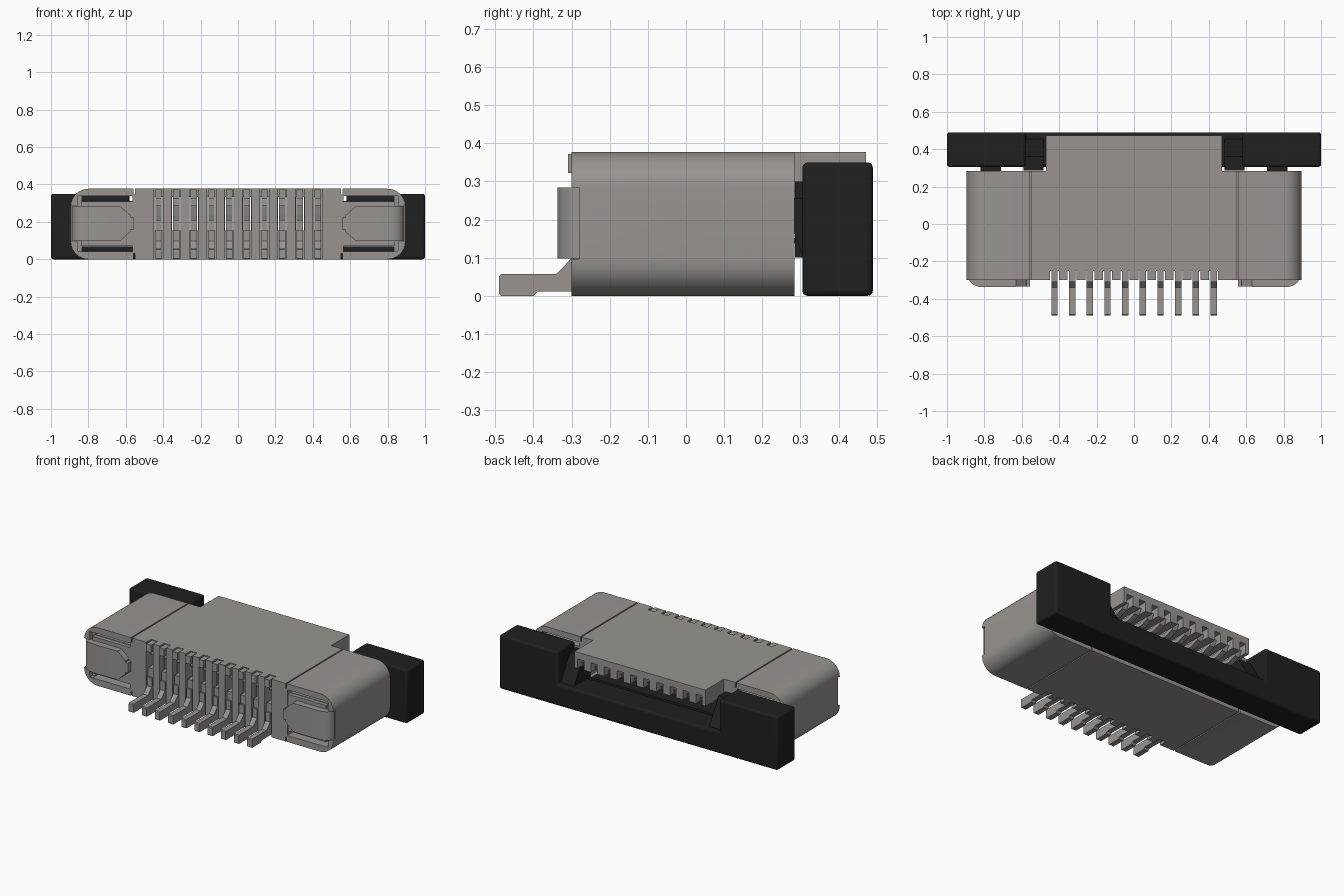
import bpy, bmesh, math
from mathutils import Vector

old = bpy.data.objects.get("Cube")
if old:
    bpy.data.objects.remove(old, do_unlink=True)


def material(name, col):
    m = bpy.data.materials.new(name)
    m.use_nodes = True
    m.diffuse_color = (*col, 1)
    b = m.node_tree.nodes["Principled BSDF"]
    b.inputs["Base Color"].default_value = (*col, 1)
    b.inputs["Roughness"].default_value = 0.6
    return m


GREY = material("warm grey plastic", (0.32, 0.295, 0.275))
METAL = material("grey contact metal", (0.32, 0.295, 0.275))
BLACK = material("black plastic", (0.014, 0.014, 0.014))


def prism(name, pts, a, b, axis, mat):
    """Extrude a 2D outline from a to b along the given axis."""
    place = {"x": lambda p, t: (t, p[0], p[1]),
             "y": lambda p, t: (p[0], t, p[1]),
             "z": lambda p, t: (p[0], p[1], t)}[axis]
    bm = bmesh.new()
    face = bm.faces.new([bm.verts.new(place(p, a)) for p in pts])
    ext = bmesh.ops.extrude_face_region(bm, geom=[face])
    step = Vector(place((0, 0), b - a))
    bmesh.ops.translate(bm, vec=step,
                        verts=[v for v in ext["geom"] if isinstance(v, bmesh.types.BMVert)])
    bmesh.ops.recalc_face_normals(bm, faces=bm.faces)
    me = bpy.data.meshes.new(name)
    bm.to_mesh(me)
    bm.free()
    ob = bpy.data.objects.new(name, me)
    bpy.context.collection.objects.link(ob)
    me.materials.append(mat)
    return ob


def box(name, x0, x1, y0, y1, z0, z1, mat):
    return prism(name, [(x0, y0), (x1, y0), (x1, y1), (x0, y1)], z0, z1, "z", mat)


def activate(ob):
    bpy.ops.object.select_all(action="DESELECT")
    ob.select_set(True)
    bpy.context.view_layer.objects.active = ob


def cut(ob, *dims):
    c = box("cutter", *dims, GREY)
    c.hide_render = True
    m = ob.modifiers.new("cut", "BOOLEAN")
    m.operation, m.solver, m.object = "DIFFERENCE", "EXACT", c
    activate(ob)
    bpy.ops.object.modifier_apply(modifier="cut")
    bpy.data.objects.remove(c, do_unlink=True)


def bevel(ob, width, segments=3):
    m = ob.modifiers.new("bevel", "BEVEL")
    m.width, m.segments, m.limit_method = width, segments, "ANGLE"


def smooth(ob):
    activate(ob)
    bpy.ops.object.shade_smooth_by_angle(angle=math.radians(32))


def span(s, a, b):
    return (a, b) if s > 0 else (-b, -a)


# Housing: rounded cross-section running front to back
W, H, R = 0.895, 0.377, 0.095
outline = []
for cx, cz, start in ((W - R, R, -90), (W - R, H - R, 0), (R - W, H - R, 90), (R - W, R, 180)):
    for k in range(9):
        a = math.radians(start + k * 90 / 8)
        outline.append((cx + R * math.cos(a), cz + R * math.sin(a)))
housing = prism("housing", outline, -0.30, 0.284, "y", GREY)

# Top tongue overhanging the cable opening
tongue = box("top_tongue", -0.47, 0.47, 0.284, 0.472, 0.272, H, GREY)

# Cable cavity, wing seams and latch slots
cut(housing, -0.50, 0.50, -0.20, 0.40, 0.137, 0.272)
for s in (1, -1):
    for z0, z1 in ((-0.1, 0.03), (0.345, 0.5)):
        cut(housing, *span(s, 0.552, 0.560), -0.5, 0.5, z0, z1)
    for z0, z1 in ((0.042, 0.066), (0.312, 0.338)):
        cut(housing, *span(s, 0.565, 0.835), -0.5, 0.5, z0, z1)
    # Recess around the latch and open side of the shell
    cut(housing, *span(s, 0.565, 0.855), -0.5, -0.27, 0.043, 0.337)
    cut(housing, *span(s, 0.80, 0.95), -0.5, -0.28, 0.097, 0.284)

# Contact slots through the front wall and along the tongue underside
pins = [-0.425 + i * 0.0945 for i in range(10)]
for x in pins:
    cut(housing, x - 0.024, x + 0.024, -0.5, -0.252, -0.1, 0.5)
    cut(housing, x - 0.022, x + 0.022, -0.26, 0.5, 0.155, 0.333)
    cut(tongue, x - 0.022, x + 0.022, 0.2, 0.6, 0.2, 0.333)
smooth(housing)

# Contacts: soldered foot, upright and sprung arm in one strip
contact = [(-0.49, 0.005), (-0.485, 0), (-0.40, 0), (-0.388, 0.012), (-0.252, 0.012),
           (-0.252, 0.165), (-0.10, 0.20), (0.10, 0.265), (0.25, 0.262), (0.36, 0.24),
           (0.42, 0.262), (0.44, 0.30), (0.40, 0.285), (0.35, 0.268), (0.25, 0.288),
           (0.08, 0.295), (-0.12, 0.235), (-0.25, 0.21), (-0.29, 0.21), (-0.29, 0.155),
           (-0.302, 0.155), (-0.302, 0.097), (-0.34, 0.057), (-0.485, 0.057), (-0.49, 0.052)]
retainer = [(-0.31, 0.322), (-0.262, 0.322), (-0.262, 0.285), (-0.245, 0.285),
            (-0.245, 0.372), (-0.31, 0.372)]
for i, x in enumerate(pins):
    prism(f"contact_{i + 1}", contact, x - 0.017, x + 0.017, "x", METAL)
    prism(f"contact_retainer_{i + 1}", retainer, x - 0.017, x + 0.017, "x", METAL)

# Side latches: curved plug, tapered head and inner neck
for s, side in ((1, "left"), (-1, "right")):
    plan = [(0.63, -0.24), (0.63, -0.337), (0.815, -0.337)]
    for k in range(1, 7):
        a = math.radians(k * 15)
        plan.append((0.815 + 0.073 * math.sin(a), -0.337 + 0.06 * (1 - math.cos(a))))
    plan.append((0.888, -0.24))
    plug = prism(f"{side}_latch_plug", [(s * x, y) for x, y in plan], 0.098, 0.284, "z", GREY)
    smooth(plug)
    head = [(0.63, 0.098), (0.63, 0.284), (0.575, 0.235), (0.575, 0.147)]
    prism(f"{side}_latch_head", [(s * x, z) for x, z in head], -0.335, -0.24, "y", GREY)
    box(f"{side}_latch_neck", *span(s, 0.557, 0.60), -0.335, -0.24, 0.16, 0.224, GREY)
    # Recessed core behind the latch
    box(f"{side}_latch_core", *span(s, 0.56, 0.84), -0.295, -0.25, 0.07, 0.308, GREY)

# Sliding lock bar with a notch in the middle
N, F = 0.58, 0.138
bar = [(-1, 0), (1, 0), (1, 0.35), (N, 0.35), (N, F), (-N, F), (-N, 0.35), (-1, 0.35)]
slider = prism("lock_slider", bar, 0.305, 0.49, "y", BLACK)
bevel(slider, 0.014)
smooth(slider)

# Slider blade entering the cavity, arms and corner posts
box("slider_blade", -0.46, 0.46, 0.10, 0.32, 0.138, 0.152, BLACK)
arm = [(0.25, 0.257), (0.32, 0.257), (0.32, 0.09), (0.302, 0.115), (0.284, 0.165), (0.25, 0.165)]
post = [(0.286, 0.10), (0.286, 0.30), (0.36, 0.30), (0.455, 0.137), (0.455, 0.10)]
for s, side in ((1, "left"), (-1, "right")):
    prism(f"{side}_slider_arm", arm, *span(s, 0.71, 0.82), "x", BLACK)
    prism(f"{side}_slider_post", post, *span(s, 0.485, 0.59), "x", BLACK)
